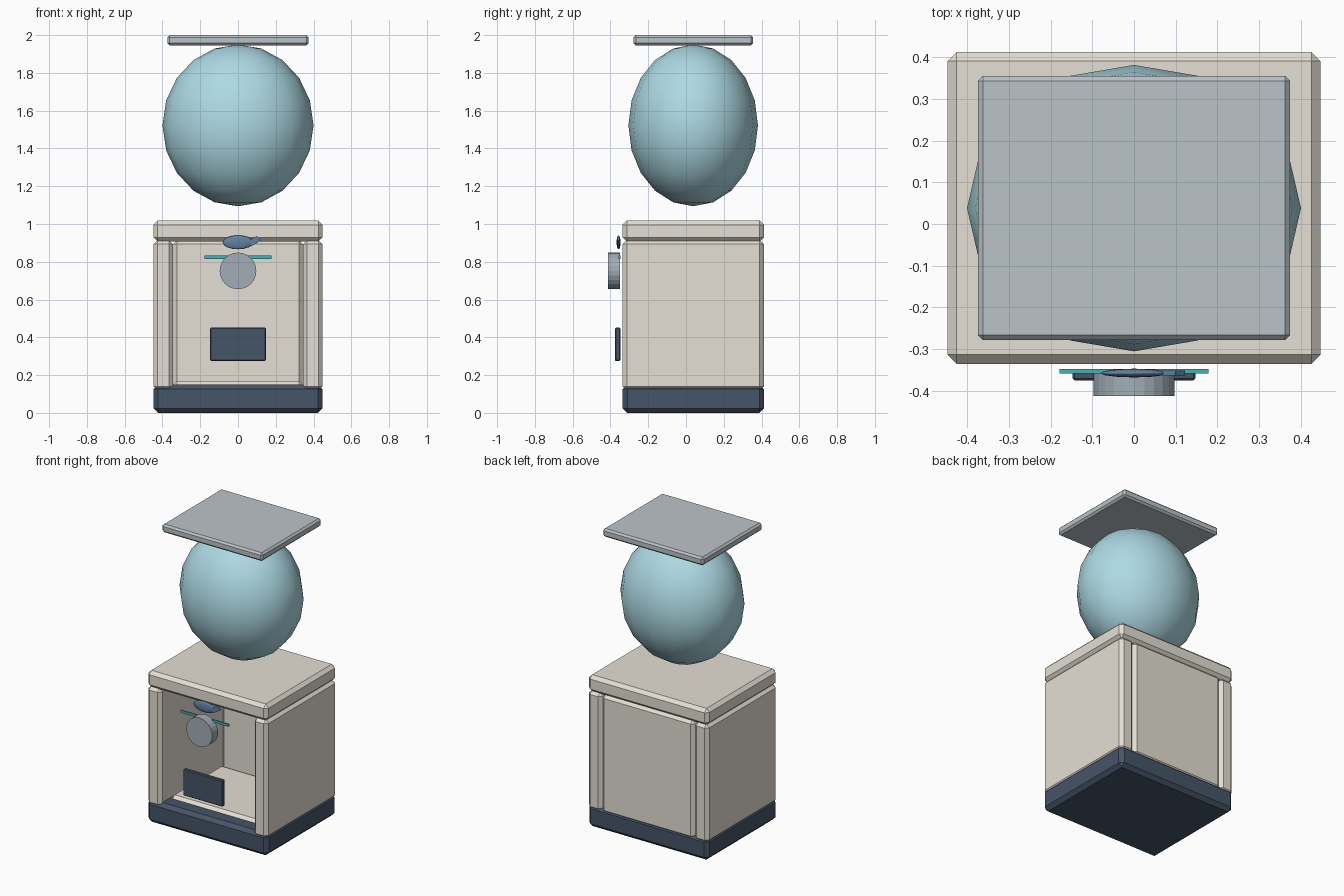
import bpy, math
from mathutils import Matrix

if "Cube" in bpy.data.objects:
    bpy.data.objects.remove(bpy.data.objects["Cube"])


def material(name, rgb):
    m = bpy.data.materials.new(name)
    m.diffuse_color = (*rgb, 1)
    m.use_nodes = True
    m.node_tree.nodes["Principled BSDF"].inputs["Base Color"].default_value = m.diffuse_color
    return m


CREAM = material("cream", (0.78, 0.74, 0.66))
NAVY = material("navy", (0.06, 0.09, 0.14))
GLASS = material("pale_blue", (0.42, 0.70, 0.78))
STEEL = material("steel", (0.50, 0.55, 0.58))
KNOB = material("knob_grey", (0.36, 0.42, 0.47))
TEAL = material("teal", (0.06, 0.45, 0.47))
BLUE = material("blue", (0.12, 0.22, 0.36))


def finish(name, mat):
    ob = bpy.context.object
    ob.name = name
    ob.data.materials.append(mat)
    return ob


def box(name, mat, x, y, z, bevel):
    """Chamfered box from (min, max) ranges."""
    bpy.ops.mesh.primitive_cube_add(size=1)
    ob = finish(name, mat)
    r = (x, y, z)
    size = Matrix.Diagonal([b - a for a, b in r] + [1])
    ob.data.transform(Matrix.Translation([(a + b) / 2 for a, b in r]) @ size)
    if bevel:
        mod = ob.modifiers.new("chamfer", "BEVEL")
        mod.width, mod.segments = bevel, 1
    return ob


def ellipsoid(name, mat, loc, radii, segments, rings):
    bpy.ops.mesh.primitive_uv_sphere_add(segments=segments, ring_count=rings, radius=1)
    ob = finish(name, mat)
    ob.data.transform(Matrix.Translation(loc) @ Matrix.Diagonal([*radii, 1]))
    bpy.ops.object.shade_smooth()
    return ob


W, F, B = 0.447, -0.335, 0.412      # half width, front and back of the cabinet
C = 0.022                           # cabinet chamfer

# Cabinet: plinth, open-fronted body and top slab
box("plinth", NAVY, (-W, W), (F, B), (0, 0.15), 0.024)
for side, s in (("left", -1), ("right", 1)):
    box(side + "_wall", CREAM, sorted((s * 0.344, s * W)), (F, B), (0.118, 0.915), C)
box("back_panel", CREAM, (-0.344, 0.344), (0.31, B), (0.118, 0.915), C)
box("cabinet_floor", CREAM, (-0.344, 0.344), (-0.235, 0.31), (0.07, 0.17), C)
box("cabinet_top", CREAM, (-W, W), (F, B), (0.907, 1.018), C)

# Globe and flat lid
ellipsoid("globe", GLASS, (0, 0.038, 1.522), (0.40, 0.343, 0.428), 16, 10)
box("lid", STEEL, (-0.374, 0.374), (-0.278, 0.355), (1.945, 2.0), 0.012)

# Front fittings
box("dispenser_flap", NAVY, (-0.147, 0.147), (-0.375, -0.348), (0.274, 0.451), 0.005)
box("trim_bar", TEAL, (-0.178, 0.178), (-0.358, -0.347), (0.816, 0.832), 0)
bpy.ops.mesh.primitive_cylinder_add(vertices=24, radius=0.097, depth=0.062,
                                    location=(0, -0.381, 0.752),
                                    rotation=(math.pi / 2, 0, 0))
finish("knob", KNOB)

# Fish ornament: flattened body and a tilted tail fin
ellipsoid("fish_body", BLUE, (0, -0.357, 0.903), (0.081, 0.0105, 0.037), 12, 8)
outline = [(0.055, 0.91), (0.10, 0.937), (0.122, 0.912), (0.07, 0.882)]
verts = [(x, y, z) for y in (-0.363, -0.351) for x, z in outline]
faces = [(3, 2, 1, 0), (4, 5, 6, 7)] + [(i, (i + 1) % 4, (i + 1) % 4 + 4, i + 4) for i in range(4)]
mesh = bpy.data.meshes.new("fish_tail")
mesh.from_pydata(verts, [], faces)
mesh.materials.append(BLUE)
bpy.context.collection.objects.link(bpy.data.objects.new("fish_tail", mesh))
